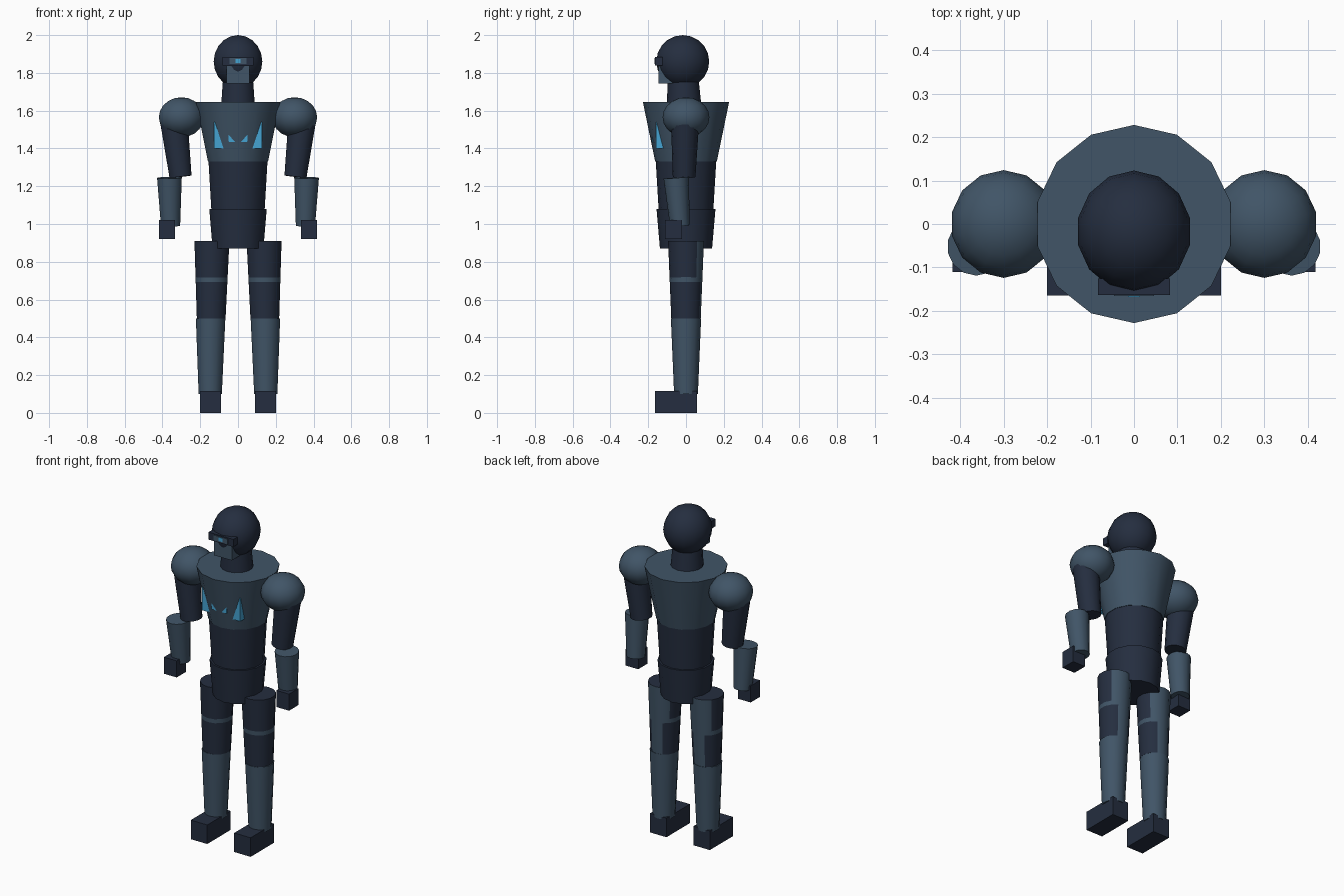
import bpy
import bmesh
from math import sin, cos, tau, radians
from mathutils import Vector, Matrix

cube = bpy.data.objects.get("Cube")
if cube:
    bpy.data.objects.remove(cube, do_unlink=True)

SIDES = 14


def make_material(name, rgb):
    mat = bpy.data.materials.new(name)
    mat.use_nodes = True
    color = (*rgb, 1)
    mat.diffuse_color = color
    bsdf = next(n for n in mat.node_tree.nodes if n.type == 'BSDF_PRINCIPLED')
    bsdf.inputs["Base Color"].default_value = color
    return mat


NAVY = make_material("dark_navy", (0.018, 0.027, 0.05))
SLATE = make_material("slate_blue", (0.052, 0.09, 0.135))
CYAN = make_material("glow_cyan", (0.06, 0.37, 0.65))


def finish(bm, name, mats, smooth=False):
    bmesh.ops.recalc_face_normals(bm, faces=bm.faces)
    mesh = bpy.data.meshes.new(name)
    bm.to_mesh(mesh)
    bm.free()
    for mat in mats:
        mesh.materials.append(mat)
    obj = bpy.data.objects.new(name, mesh)
    bpy.context.collection.objects.link(obj)
    if smooth:
        bpy.ops.object.select_all(action='DESELECT')
        obj.select_set(True)
        bpy.context.view_layer.objects.active = obj
        bpy.ops.object.shade_smooth_by_angle(angle=radians(35))
    return obj


def box(name, mat, low, high):
    """Block between two corners."""
    low, high = Vector(low), Vector(high)
    bm = bmesh.new()
    place = Matrix.Translation((low + high) / 2) @ Matrix.Diagonal((*(high - low), 1))
    bmesh.ops.create_cube(bm, size=1, matrix=place)
    return finish(bm, name, [mat])


def ball(name, mat, center, radii):
    bm = bmesh.new()
    place = Matrix.Translation(center) @ Matrix.Diagonal((*radii, 1))
    bmesh.ops.create_uvsphere(bm, u_segments=SIDES, v_segments=10, radius=1, matrix=place)
    return finish(bm, name, [mat], True)


def taper(name, mats, start, end, r0, r1, cuts=(), rule=None):
    """Capped tapered cylinder; cuts add rings, rule picks a material per face."""
    start, end = Vector(start), Vector(end)
    turn = Vector((0, 0, 1)).rotation_difference(end - start)
    bm = bmesh.new()
    rings = []
    for t in (0, *cuts, 1):
        r = r0 + (r1 - r0) * t
        mid = start.lerp(end, t)
        rings.append([bm.verts.new(mid + turn @ Vector(
            (r * sin(tau * i / SIDES), r * cos(tau * i / SIDES), 0))) for i in range(SIDES)])
    for a, b in zip(rings, rings[1:]):
        for i in range(SIDES):
            j = (i + 1) % SIDES
            bm.faces.new((a[i], a[j], b[j], b[i]))
    bm.faces.new(rings[0])
    bm.faces.new(rings[-1])
    bm.normal_update()
    if rule:
        for face in bm.faces:
            face.material_index = rule(face.calc_center_median())
    return finish(bm, name, mats, True)


# Torso
taper("chest", [SLATE], (0, 0, 1.33), (0, 0, 1.645), 0.163, 0.228)
taper("abdomen", [NAVY], (0, 0, 1.08), (0, 0, 1.33), 0.145, 0.16)
taper("pelvis", [NAVY], (0, 0, 0.87), (0, 0, 1.08), 0.138, 0.156)
box("chest_center_light", CYAN, (-0.05, -0.181, 1.435), (0.05, -0.1, 1.475))

# Head
taper("neck", [NAVY], (0, -0.01, 1.62), (0, -0.015, 1.76), 0.092, 0.082)
ball("head", NAVY, (0, -0.017, 1.86), (0.132, 0.14, 0.14))
box("face_mask", SLATE, (-0.06, -0.145, 1.745), (0.06, -0.06, 1.836))
box("visor_frame", NAVY, (-0.083, -0.163, 1.84), (0.083, -0.125, 1.885))
box("visor_lens", SLATE, (-0.046, -0.166, 1.846), (0.046, -0.16, 1.878))
box("visor_light", CYAN, (-0.014, -0.168, 1.852), (0.014, -0.163, 1.874))


def thigh_color(p):
    """Slate knee strap and slate strip down the back."""
    strap = 0.69 < p.z < 0.72
    back = p.y > 0.068 and 0.5 < p.z < 0.91
    return int(strap or back)


# Limbs, built once per side
for label, s in (("left", 1), ("right", -1)):
    def part(name):
        return f"{label}_{name}"

    def side_box(name, mat, x0, x1, y0, y1, z0, z1):
        xs = sorted((s * x0, s * x1))
        box(part(name), mat, (xs[0], y0, z0), (xs[1], y1, z1))

    # Chest light
    side_box("chest_light", CYAN, 0.06, 0.127, -0.16, -0.1, 1.40, 1.54)

    # Arm
    ball(part("shoulder"), SLATE, (s * 0.3, 0, 1.565), (0.122, 0.124, 0.106))
    taper(part("upper_arm"), [NAVY], (s * 0.304, -0.01, 1.25), (s * 0.34, -0.005, 1.55), 0.06, 0.075)
    taper(part("forearm"), [SLATE], (s * 0.357, -0.032, 0.99), (s * 0.363, -0.052, 1.245), 0.052, 0.067)
    side_box("hand", NAVY, 0.333, 0.418, -0.11, -0.02, 0.92, 1.02)

    # Leg
    taper(part("thigh"), [NAVY, SLATE], (s * 0.142, 0, 0.5), (s * 0.138, 0, 0.91),
          0.078, 0.095, (0.47, 0.53), thigh_color)
    taper(part("shin"), [SLATE], (s * 0.147, 0, 0.1), (s * 0.145, 0, 0.5), 0.063, 0.08)
    side_box("foot", NAVY, 0.09, 0.2, -0.165, 0.058, 0, 0.115)
